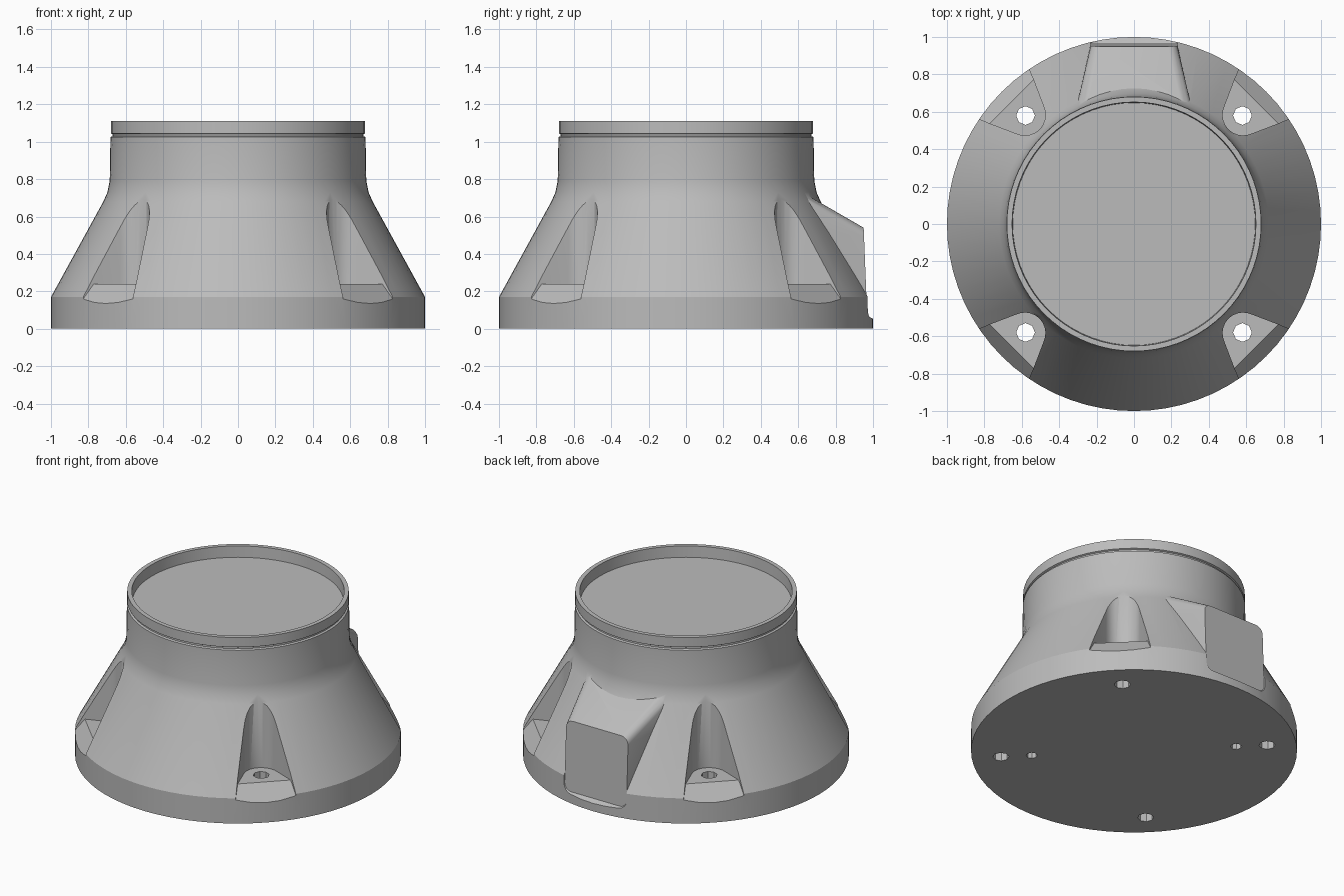
import bpy
import bmesh
from math import pi, sin, cos, radians
from mathutils import Matrix

old = bpy.data.objects.get("Cube")
if old:
    bpy.data.objects.remove(old)

grey = bpy.data.materials.new("plain_grey")
grey.use_nodes = True
COLOR = (0.5, 0.5, 0.5, 1)
grey.diffuse_color = COLOR
grey.node_tree.nodes["Principled BSDF"].inputs["Base Color"].default_value = COLOR


def finish(name, bm):
    bmesh.ops.recalc_face_normals(bm, faces=bm.faces[:])
    mesh = bpy.data.meshes.new(name)
    bm.to_mesh(mesh)
    bm.free()
    mesh.materials.append(grey)
    obj = bpy.data.objects.new(name, mesh)
    bpy.context.collection.objects.link(obj)
    return obj


def loft(name, rings):
    """Closed solid through rings of equal length."""
    bm = bmesh.new()
    loops = [[bm.verts.new(p) for p in ring] for ring in rings]
    n = len(loops[0])
    for a, b in zip(loops, loops[1:]):
        for i in range(n):
            j = (i + 1) % n
            bm.faces.new((a[i], a[j], b[j], b[i]))
    bm.faces.new(loops[0][::-1])
    bm.faces.new(loops[-1])
    return finish(name, bm)


def circle(r, z, n=72):
    return [(r * cos(2 * pi * i / n), r * sin(2 * pi * i / n), z) for i in range(n)]


def combine(target, other, operation):
    mod = target.modifiers.new("join", "BOOLEAN")
    mod.operation = operation
    mod.solver = "EXACT"
    mod.object = other
    bpy.context.view_layer.objects.active = target
    bpy.ops.object.modifier_apply(modifier=mod.name)
    bpy.data.objects.remove(other)


# Flared body with neck, groove, rim and recessed top
profile = [(1, 0), (1, 0.17), (0.72, 0.68), (0.698, 0.73), (0.686, 0.79),
           (0.682, 1.025), (0.67, 1.03), (0.67, 1.04), (0.68, 1.045),
           (0.68, 1.11), (0.652, 1.11), (0.648, 1.035)]
body = loft("flared_body", [circle(r, z) for r, z in profile])


# Rear housing, a tapered block with rounded corners
def rounded_section(y, half, low, high, lean=0.0, r=0.05):
    ring = []
    for k, (sx, sz) in enumerate([(1, 1), (-1, 1), (-1, -1), (1, -1)]):
        cx = sx * (half - r)
        cz = high - r if sz > 0 else low + r
        for step in range(5):
            a = radians(90 * k + 22.5 * step)
            z = cz + r * sin(a)
            ring.append((cx + r * cos(a), y + lean * (high - z), z))
    return ring


face = rounded_section(0.95, 0.232, 0.07, 0.54, 0.04)
housing = loft("rear_housing", [rounded_section(0.5, 0.336, 0.07, 0.8), face])
combine(body, housing, "UNION")

# Flat trimmed into the base below the housing face
trim = loft("rear_trim", [face, rounded_section(1.1, 0.3, 0.0, 0.6)])
combine(body, trim, "DIFFERENCE")


# Corner pockets with a flat floor, sloping lip and rounded inner wall
def pocket(angle):
    bm = bmesh.new()
    arc = [(0.825 + 0.11 * cos(radians(a)), 0.11 * sin(radians(a)))
           for a in range(110, 251, 14)]
    plan = [(0.925, 0.165)] + arc + [(0.925, -0.165)]
    lip = [(1.1, -0.235), (1.1, 0.235)]
    floor = [bm.verts.new((u, v, 0.24)) for u, v in plan]
    edge = [bm.verts.new((u, v, -0.005)) for u, v in lip]
    roof = [bm.verts.new((u, v, 0.9)) for u, v in plan + lip]
    bm.faces.new(floor)
    bm.faces.new((floor[-1], edge[0], edge[1], floor[0]))
    bm.faces.new(roof)
    base = floor + edge
    for i in range(len(base)):
        j = (i + 1) % len(base)
        bm.faces.new((base[i], base[j], roof[j], roof[i]))
    bm.transform(Matrix.Rotation(angle, 4, "Z"))
    return finish("pocket_cutter", bm)


def hole(angle, distance, radius, low, high):
    cx, cy = distance * cos(angle), distance * sin(angle)
    rings = [[(x + cx, y + cy, z) for x, y, z in circle(radius, z, 8)]
             for z in (low, high)]
    return loft("hole_cutter", rings)


for k in range(4):
    angle = pi / 4 + k * pi / 2
    combine(body, pocket(angle), "DIFFERENCE")
    combine(body, hole(angle, 0.82, 0.05, -0.1, 0.4), "DIFFERENCE")
    # Small blind holes under one diagonal
    if k % 2:
        combine(body, hole(angle, 0.63, 0.035, -0.1, 0.12), "DIFFERENCE")

# Smooth shading with crisp edges
bpy.ops.object.select_all(action="DESELECT")
body.select_set(True)
bpy.context.view_layer.objects.active = body
bpy.ops.object.shade_smooth_by_angle(angle=radians(28))
